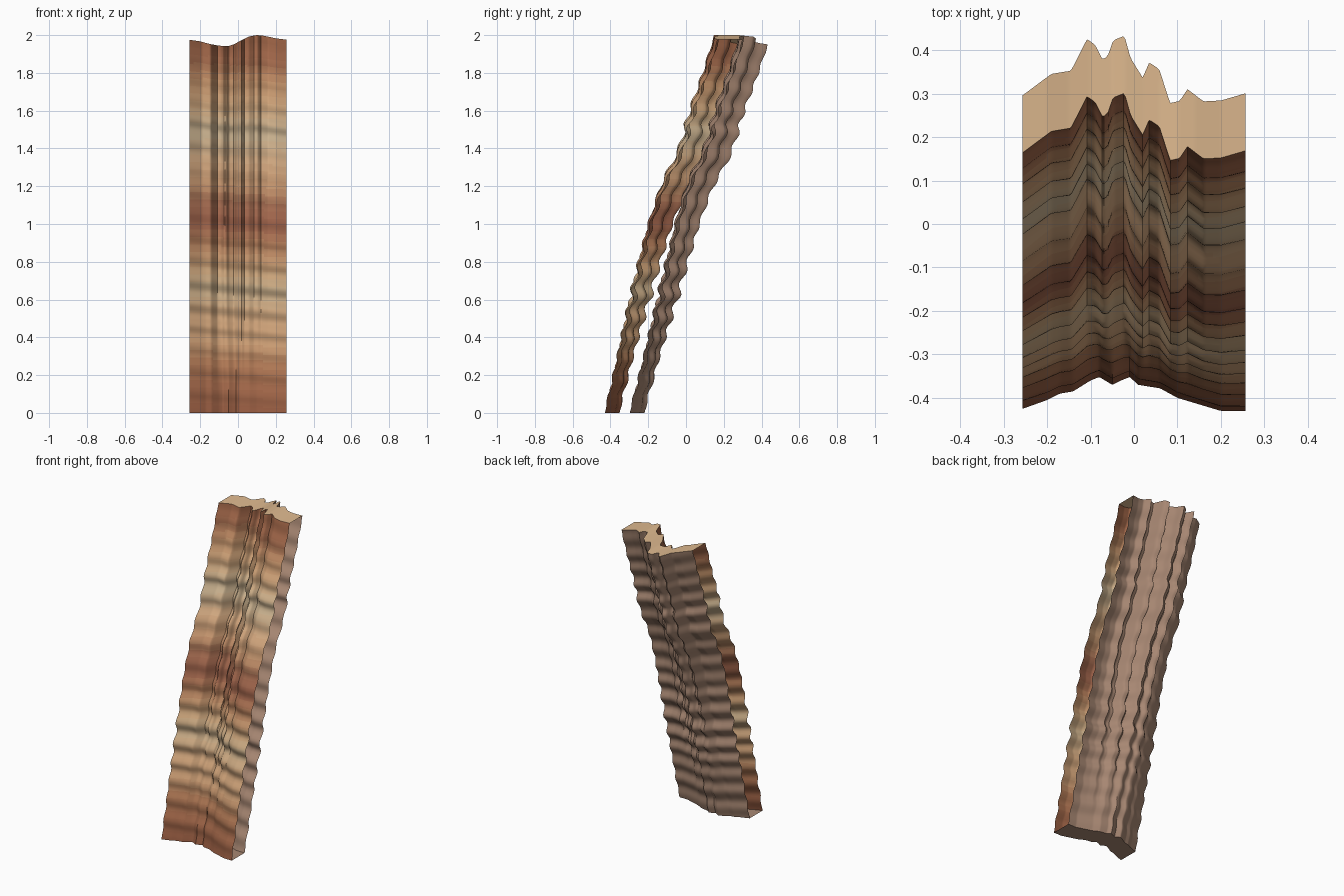
import bpy, math

if "Cube" in bpy.data.objects:
    bpy.data.objects.remove(bpy.data.objects["Cube"])

HALF_W, COLS, ROWS = 0.256, 104, 150


def lerp(pts, x):
    """Piecewise linear lookup in (position, value) pairs."""
    if x <= pts[0][0]:
        return pts[0][1]
    for (a, p), (b, q) in zip(pts, pts[1:]):
        if x <= b:
            return p + (q - p) * (x - a) / (b - a)
    return pts[-1][1]


# Crags across the width: gentle at the foot, sharp at the top
FOOT = [(-.256, .005), (-.2, .025), (-.17, .04), (-.14, .045), (-.1, .07), (-.08, .078),
        (-.05, .06), (-.03, .07), (-.01, .078), (.01, .06), (.06, .052), (.1, .03),
        (.2, 0), (.256, 0)]
CREST = [(-.256, .006), (-.19, .056), (-.145, .064), (-.108, .137), (-.09, .125),
         (-.072, .09), (-.06, .1), (-.048, .135), (-.022, .146), (-.008, .095),
         (.02, .05), (.035, .085), (.058, .07), (.083, -.008), (.105, -.003),
         (.123, .024), (.16, -.004), (.2, -.002), (.256, .014)]
# Backward lean, thickness, ledge heights and rim outline
LEAN = [(0, -.43), (.2, -.385), (.4, -.342), (.6, -.295), (.8, -.25), (1, -.2),
        (1.2, -.132), (1.4, -.03), (1.6, .025), (1.8, .095), (2, .157)]
DEPTH = [(0, .132), (.5, .145), (.9, .145), (1.3, .132), (2, .132)]
LEDGES = [-.1, .03, .165, .28, .39, .495, .62, .75, .87, .98, 1.1, 1.22, 1.35, 1.49,
          1.6, 1.72, 1.83, 1.95, 2.08, 2.2]
PHASE = [(z, i) for i, z in enumerate(LEDGES)]
LEDGE_AMP = [(0, 0), (.1, .008), (.3, .006), (.45, .01), (.62, .016), (.8, .01),
             (1.05, .006), (1.4, .011), (1.52, .012), (1.7, .007), (2, .003)]
RIM = [(-.256, 1.975), (-.2, 1.967), (-.15, 1.953), (-.1, 1.944), (-.05, 1.942),
       (-.02, 1.952), (.02, 1.974), (.06, 1.993), (.1, 2.0), (.14, 1.996), (.2, 1.983),
       (.256, 1.976)]


def rock(u, v, back=0.0):
    """Point on the cliff at width u and height v, both 0..1."""
    x, z = HALF_W * (2 * u - 1), 2 * v
    t = min(1, max(0, z - 0.1) / 1.2)
    crag = lerp(FOOT, x) * (1 - t) + lerp(CREST, x) * t
    ledge = lerp(LEDGE_AMP, z) * math.cos(2 * math.pi * lerp(PHASE, z + 0.1 * x))
    y = lerp(LEAN, z) + crag + ledge + back * lerp(DEPTH, z)
    return x, y, z - (2 - lerp(RIM, x)) * v ** 4


def material(name, rgb):
    m = bpy.data.materials.new(name)
    m.diffuse_color = [(c / 255) ** 2.2 for c in rgb] + [1]
    m.use_nodes = True
    m.node_tree.nodes["Principled BSDF"].inputs["Base Color"].default_value = m.diffuse_color
    return m


def sheet(name, fn, cols, rows, mats, flip=False, pick=None):
    """Grid surface from fn(u, v), optionally coloured by position."""
    verts = [fn(i / cols, j / rows) for j in range(rows + 1) for i in range(cols + 1)]
    faces = []
    for j in range(rows):
        for i in range(cols):
            a = j * (cols + 1) + i
            f = (a, a + 1, a + cols + 2, a + cols + 1)
            faces.append(f[::-1] if flip else f)
    me = bpy.data.meshes.new(name)
    me.from_pydata(verts, [], faces)
    for m in mats:
        me.materials.append(m)
    if pick:
        for p in me.polygons:
            p.material_index = pick(p.center)
    ob = bpy.data.objects.new(name, me)
    bpy.context.collection.objects.link(ob)
    bpy.context.view_layer.objects.active = ob
    ob.select_set(True)
    bpy.ops.object.shade_smooth_by_angle(angle=math.radians(40))
    ob.select_set(False)
    return ob


# Strata colours, blended into thin bands
STRATA = [(0, (144, 88, 64)), (.14, (156, 100, 72)), (.26, (172, 118, 84)),
          (.36, (198, 152, 112)), (.52, (202, 160, 120)), (.65, (196, 170, 134)),
          (.76, (202, 160, 118)), (.9, (176, 122, 88)), (1.0, (152, 94, 72)),
          (1.1, (162, 106, 80)), (1.2, (192, 144, 106)), (1.33, (208, 166, 126)),
          (1.48, (200, 178, 144)), (1.62, (208, 166, 124)), (1.75, (194, 144, 104)),
          (1.87, (162, 104, 76)), (2, (154, 98, 70))]
BANDS = 50
strata_mats = []
for k in range(BANDS):
    z = 2 * (k + 0.5) / BANDS
    rgb = [lerp([(h, c[n]) for h, c in STRATA], z) for n in range(3)]
    strata_mats.append(material(f"stratum_{k}", rgb))


def band(c):
    return max(0, min(BANDS - 1, int((c.z + 0.05 * c.x) / 2 * BANDS)))


# Front and back faces, open at both ends
sheet("cliff_front", rock, COLS, ROWS, strata_mats, pick=band)
back_mat = material("back_rock", (166, 134, 114))
sheet("cliff_back", lambda u, v: rock(u, v, 1), COLS, ROWS, [back_mat], flip=True)

# Top and bottom caps
sheet("cliff_top", lambda u, v: rock(u, 1, v), COLS, 4, [material("top_rock", (222, 184, 142))])
sheet("cliff_bottom", lambda u, v: rock(u, 0, v), COLS, 4, [back_mat], flip=True)
